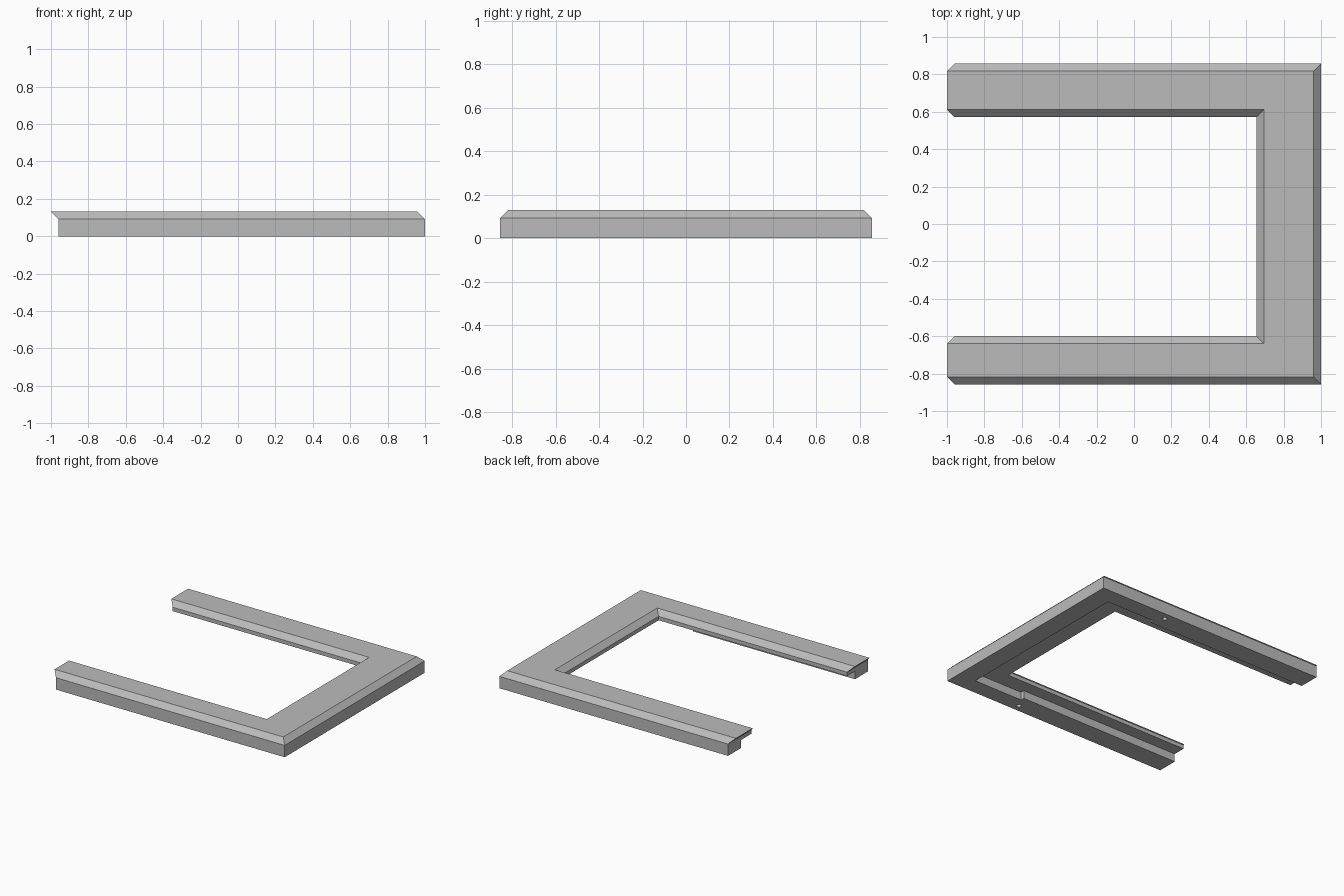
import bpy
import bmesh

if "Cube" in bpy.data.objects:
    bpy.data.objects.remove(bpy.data.objects["Cube"], do_unlink=True)

grey = bpy.data.materials.new("plain grey")
grey.use_nodes = True
colour = (0.5, 0.5, 0.5, 1)
grey.diffuse_color = colour
grey.node_tree.nodes["Principled BSDF"].inputs["Base Color"].default_value = colour

CHAMFER = 0.04
HALF_DEPTH = 0.857
LIP_Z, EDGE_Z, TOP_Z = 0.062, 0.092, 0.131
STEP_X = 0.43


def loft(name, rings):
    """Join equal-length outlines [(points, z), ...] into a closed solid."""
    bm = bmesh.new()
    loops = [[bm.verts.new((x, y, z)) for x, y in pts] for pts, z in rings]
    n = len(loops[0])
    for low, high in zip(loops, loops[1:]):
        for i in range(n):
            j = (i + 1) % n
            bm.faces.new((low[i], low[j], high[j], high[i]))
    bm.faces.new(loops[-1])
    bm.faces.new(reversed(loops[0]))
    bmesh.ops.recalc_face_normals(bm, faces=bm.faces)
    mesh = bpy.data.meshes.new(name)
    bm.to_mesh(mesh)
    bm.free()
    mesh.materials.append(grey)
    obj = bpy.data.objects.new(name, mesh)
    bpy.context.collection.objects.link(obj)
    return obj


def u_outline(c):
    """Three-sided outline, with every long side drawn in by c."""
    end = -1 + CHAMFER - c
    outer_x, inner_x = 1 - c, 0.655 + c
    outer_y, back_y, front_y = HALF_DEPTH - c, 0.572 + c, -0.6 - c
    return [(end, -outer_y), (outer_x, -outer_y), (outer_x, outer_y), (end, outer_y),
            (end, back_y), (inner_x, back_y), (inner_x, front_y), (end, front_y)]


# Chamfered upper moulding with the overhanging lip
loft("frame_moulding", [(u_outline(0), LIP_Z), (u_outline(0), EDGE_Z),
                        (u_outline(CHAMFER), TOP_Z)])

# Narrower lower body, with a step in the rebate of each arm
end = -1 + CHAMFER
wide, narrow = HALF_DEPTH - 0.16, HALF_DEPTH - 0.13
inner = [(end, wide), (STEP_X, wide), (STEP_X, narrow), (0.85, narrow)]
outline = [(end, -HALF_DEPTH), (1, -HALF_DEPTH), (1, HALF_DEPTH), (end, HALF_DEPTH)]
outline += inner + [(x, -y) for x, y in reversed(inner)]
body = loft("frame_body", [(outline, 0), (outline, LIP_Z)])

# Small peg holes in the underside of both arms
for side, y in (("front", -0.8), ("back", 0.8)):
    bpy.ops.mesh.primitive_cylinder_add(vertices=16, radius=0.018, depth=0.08,
                                        location=(0.39, y, 0))
    cutter = bpy.context.object
    cutter.name = side + "_hole_cutter"
    cutter.data.materials.append(grey)
    cutter.hide_render = True
    cutter.hide_set(True)
    cut = body.modifiers.new(side + "_hole", "BOOLEAN")
    cut.operation = "DIFFERENCE"
    cut.solver = "EXACT"
    cut.object = cutter
